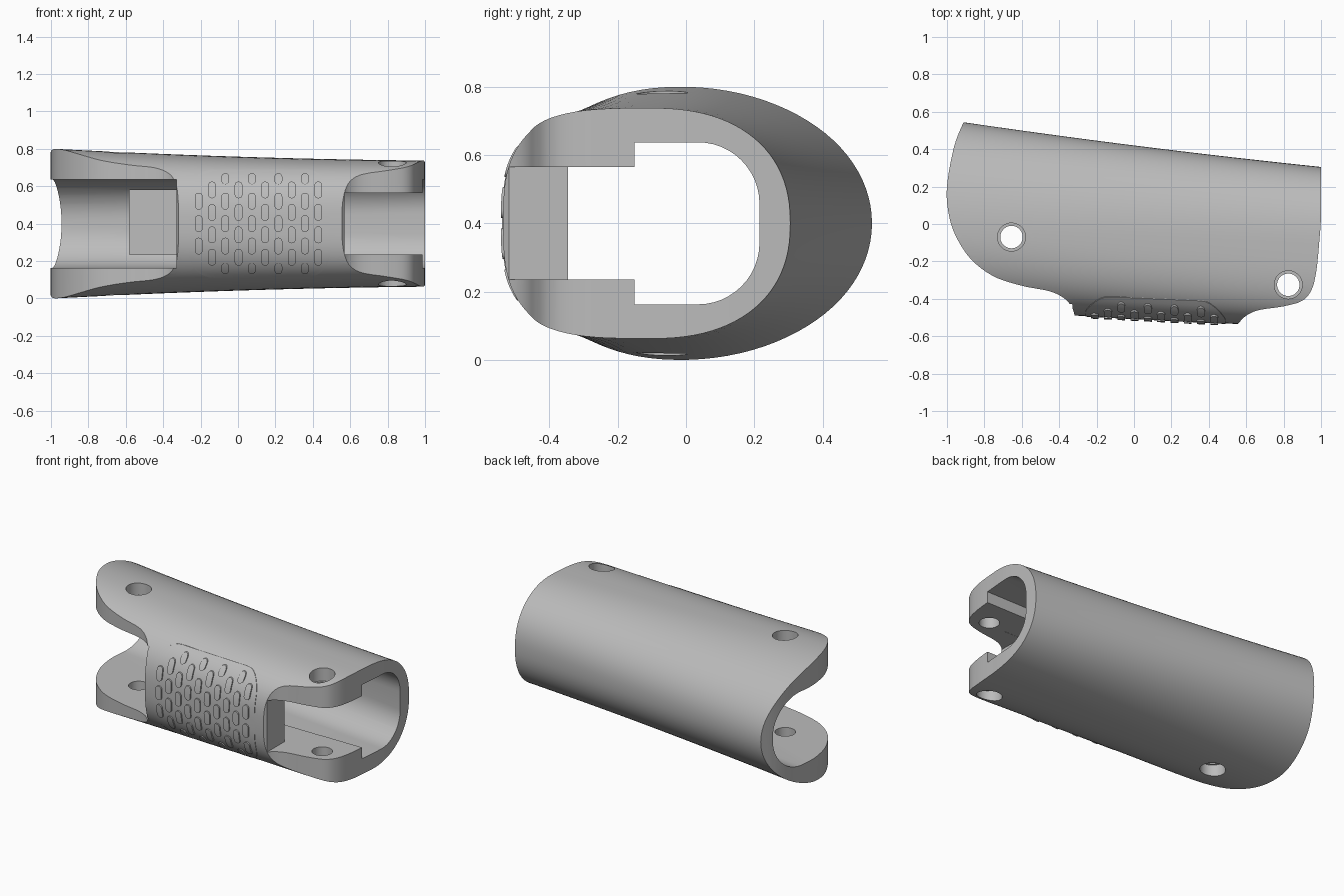
import bpy, bmesh, math
from mathutils import Vector

if "Cube" in bpy.data.objects:
    bpy.data.objects.remove(bpy.data.objects["Cube"], do_unlink=True)

grey = bpy.data.materials.new("neutral_grey")
grey.use_nodes = True
grey.diffuse_color = (0.5, 0.5, 0.5, 1)
grey.node_tree.nodes["Principled BSDF"].inputs["Base Color"].default_value = (0.5, 0.5, 0.5, 1)
MID = 0.4


def make(name, bm):
    bmesh.ops.recalc_face_normals(bm, faces=bm.faces)
    me = bpy.data.meshes.new(name)
    bm.to_mesh(me)
    bm.free()
    me.materials.append(grey)
    ob = bpy.data.objects.new(name, me)
    bpy.context.collection.objects.link(ob)
    return ob


def loft(name, rings):
    """Skin a closed solid through rings of equal length."""
    bm = bmesh.new()
    loops = [[bm.verts.new(p) for p in ring] for ring in rings]
    n = len(loops[0])
    for a, b in zip(loops, loops[1:]):
        for i in range(n):
            j = (i + 1) % n
            bm.faces.new((a[i], a[j], b[j], b[i]))
    bm.faces.new(loops[0])
    bm.faces.new(loops[-1])
    return make(name, bm)


def box(name, x0, x1, y0, y1, z0, z1):
    rect = [(y0, z0), (y1, z0), (y1, z1), (y0, z1)]
    return loft(name, [[(x, y, z) for y, z in rect] for x in (x0, x1)])


def cylinder(name, x, y, r, z0, z1):
    ring = [(x + r * math.cos(t * math.tau / 40), y + r * math.sin(t * math.tau / 40)) for t in range(40)]
    return loft(name, [[(px, py, z) for px, py in ring] for z in (z0, z1)])


def spline(pts, steps=6):
    """Smooth curve through 2D points."""
    p = [Vector(q) for q in pts]
    p = [2 * p[0] - p[1]] + p + [2 * p[-1] - p[-2]]
    out = []
    for a, b, c, d in zip(p, p[1:], p[2:], p[3:]):
        for k in range(steps):
            t = k / steps
            out.append(0.5 * (2 * b + (c - a) * t + (2 * a - 5 * b + 4 * c - d) * t * t
                              + (3 * b - a - 3 * c + d) * t ** 3))
    return out + [p[-2]]


def cut(target, tool, operation="DIFFERENCE"):
    mod = target.modifiers.new("cut", "BOOLEAN")
    mod.operation = operation
    mod.solver = "EXACT"
    mod.object = tool
    bpy.context.view_layer.objects.active = target
    bpy.ops.object.modifier_apply(modifier=mod.name)
    bpy.data.objects.remove(tool, do_unlink=True)


def smooth(ob, degrees=30):
    bpy.ops.object.select_all(action="DESELECT")
    ob.select_set(True)
    bpy.context.view_layer.objects.active = ob
    bpy.ops.object.shade_smooth_by_angle(angle=math.radians(degrees))


# Outer shell dimensions along the length
def shell(x):
    half = 0.358 - 0.032 * x + 0.011 * x * x
    back = 0.42 - 0.126 * x + 0.011 * x * x
    front = -0.506 - 0.052 * x
    centre = -0.065 - 0.035 * x
    return half, back, front, centre, 2.15 + 0.15 * x, 2.75 + 0.5 * x


def shell_ring(x, n=96):
    half, back, front, centre, nb, nf = shell(x)
    ring = []
    for i in range(n):
        a = math.tau * i / n
        c, s = math.cos(a), math.sin(a)
        e = 2 / (nb if c > 0 else nf)
        reach = back - centre if c > 0 else front - centre
        ring.append((x, centre + reach * abs(c) ** e,
                     MID + half * math.copysign(abs(s) ** e, s)))
    return ring


def front_y(x, z):
    half, back, front, centre, nb, nf = shell(x)
    return centre + (front - centre) * (1 - (abs(z - MID) / half) ** nf) ** (1 / nf)


body = loft("body", [shell_ring(-1.05 + 2.1 * i / 28) for i in range(29)])

# Plan outline trims both ends and the front edge
left_end = spline([(-0.9, 0.57), (-0.96, 0.42), (-1, 0.2), (-0.99, 0.05), (-0.95, -0.07),
                   (-0.87, -0.19), (-0.75, -0.28), (-0.6, -0.33), (-0.45, -0.36),
                   (-0.37, -0.4), (-0.33, -0.45), (-0.315, -0.5)])
right_end = spline([(0.55, -0.54), (0.6, -0.49), (0.67, -0.46), (0.8, -0.44), (0.9, -0.41),
                    (0.95, -0.35), (0.975, -0.25), (0.99, -0.1), (1, 0.05), (1, 0.32)])
outline = [Vector((-0.9, 0.7))] + left_end + [Vector((-0.315, -0.6)), Vector((0.55, -0.6))] \
    + right_end + [Vector((1, 0.7))]
cut(body, loft("plan", [[(p.x, p.y, z) for p in outline] for z in (-0.2, 1)]), "INTERSECT")


# Hollow core with a rounded back
def core_ring(x):
    back, r, half = 0.345 - 0.13 * x, 0.2 - 0.02 * x, 0.237
    ring = [(x, -0.15, MID - half)]
    for side in (-1, 1):
        for k in range(13):
            a = math.pi / 2 * (k / 12 if side > 0 else k / 12 - 1)
            ring.append((x, back - r + r * math.cos(a), MID + side * (half - r) + r * math.sin(a)))
    return ring + [(x, -0.15, MID + half)]


cut(body, loft("core", [core_ring(x) for x in (-1.2, -0.5, 0.2, 1.2)]))
# Wide fork at one end, narrow fork at the other, passage between
cut(body, box("wide_slot", -1.2, -0.33, -0.9, 0.02, 0.163, 0.637))
cut(body, box("narrow_slot", 0.57, 1.2, -0.9, 0.01, 0.235, 0.565))
cut(body, box("passage", -0.4, 0.7, -0.345, 0.015, 0.234, 0.566))
# Shallow recess in the inner back wall
recess = [(-0.58, 0.2), (-0.58, 0.435), (0.0, 0.35), (0.0, 0.2)]
cut(body, loft("recess", [[(x, y, z) for x, y in recess] for z in (0.235, 0.58)]))

# Pin holes with counterbores on both faces
for x, y, seat in ((-0.655, -0.07, 0.31), (0.825, -0.325, 0.25)):
    cut(body, cylinder("pin_hole", x, y, 0.06, -0.3, 1.1))
    for z0, z1 in ((MID + seat, 1.1), (-0.3, MID - seat)):
        cut(body, cylinder("counterbore", x, y, 0.075, z0, z1))
smooth(body)


# Rounded patch that hugs the front surface
def patch(bm, cx, cz, w, h, r, lift, nx, nz):
    cols = []
    for i in range(nx + 1):
        dx = -w / 2 * math.cos(math.pi * i / nx)
        over = max(0, abs(dx) - (w / 2 - r))
        hz = h / 2 - r + math.sqrt(max(0, r * r - over * over))
        col = []
        for j in range(nz + 1):
            x, z = cx + dx, cz + hz * (2 * j / nz - 1)
            col.append(bm.verts.new((x, front_y(x, z) - lift, z)))
        cols.append(col)
    for a, b in zip(cols, cols[1:]):
        for j in range(nz):
            bm.faces.new((a[j], b[j], b[j + 1], a[j + 1]))
    rim = [c[0] for c in cols] + cols[-1][1:] + [c[-1] for c in cols[-2::-1]] + cols[0][-2:0:-1]
    low = [bm.verts.new(v.co + Vector((0, lift + 0.012, 0))) for v in rim]
    for i in range(len(rim)):
        j = (i + 1) % len(rim)
        bm.faces.new((rim[i], low[i], low[j], rim[j]))


bm = bmesh.new()
patch(bm, 0.115, MID, 0.75, 0.58, 0.13, 0.003, 28, 32)
smooth(make("grip_pad", bm))

# Staggered raised grip studs
bm = bmesh.new()
for c in range(10):
    x = -0.21 + 0.071 * c
    rows = (-0.24, -0.12, 0, 0.12, 0.24) if c % 2 == 0 else (-0.18, -0.06, 0.06, 0.18)
    for dz in rows:
        if abs(dz) > 0.2 and c in (0, 9):
            continue
        tall = 0.06 if abs(dz) > 0.2 else 0.09
        patch(bm, x, MID + dz, 0.042, tall, 0.021, 0.012, 8, 6)
smooth(make("grip_studs", bm))
